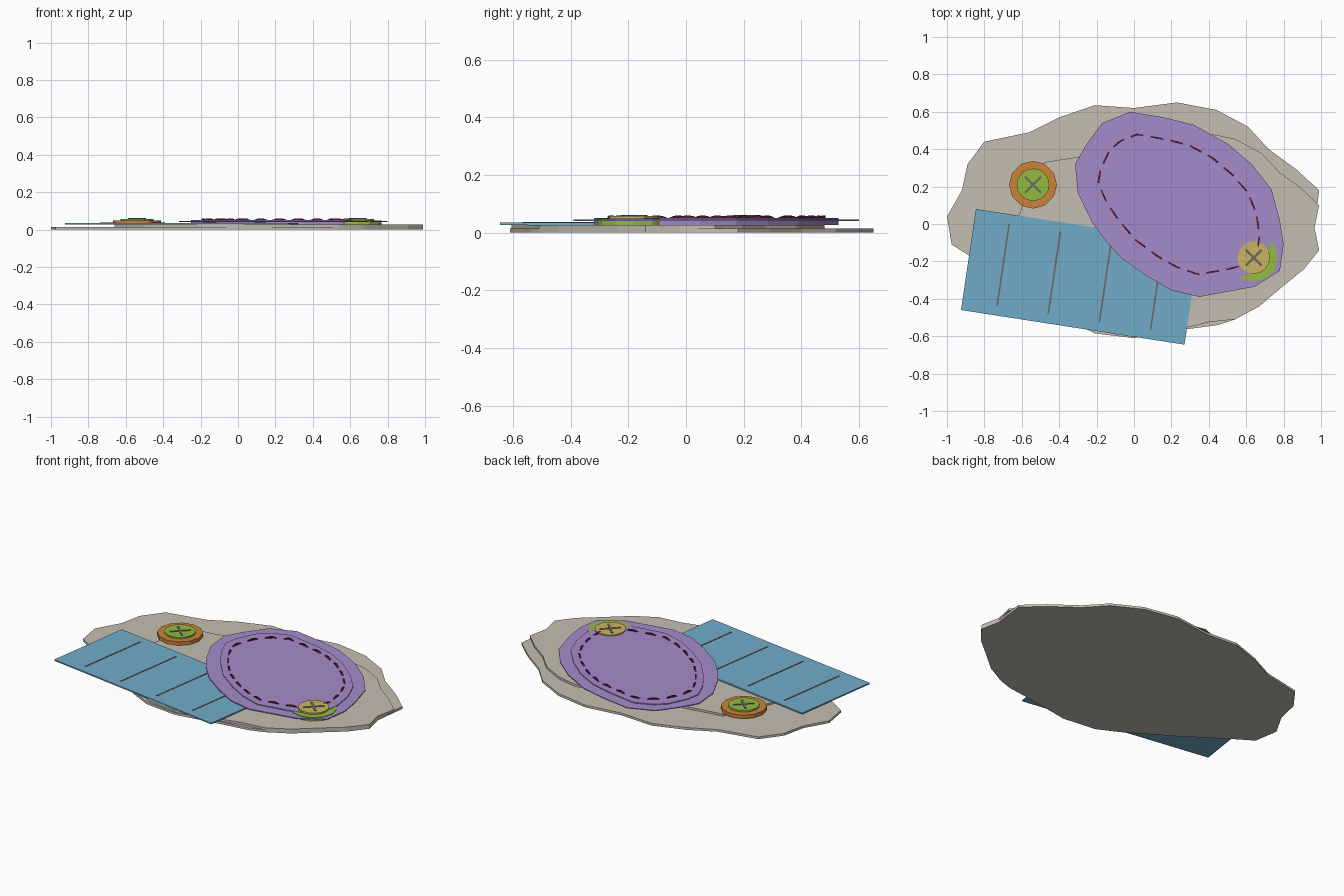
import bpy
import bmesh
import math
from mathutils import Vector, Matrix

cube = bpy.data.objects.get("Cube")
if cube:
    bpy.data.objects.remove(cube, do_unlink=True)


def material(name, rgb):
    """Flat colour from 8-bit display values, stored as linear."""
    linear = [((c / 255 + 0.055) / 1.055) ** 2.4 for c in rgb] + [1]
    mat = bpy.data.materials.new(name)
    mat.use_nodes = True
    mat.diffuse_color = linear
    mat.node_tree.nodes["Principled BSDF"].inputs["Base Color"].default_value = linear
    return mat


STONE = material("warm grey", (196, 191, 178))
BLUE = material("sky blue", (113, 172, 201))
PURPLE = material("lavender", (165, 139, 203))
ORANGE = material("orange", (204, 130, 56))
GREEN = material("leaf green", (146, 188, 64))
YELLOW = material("mustard", (202, 180, 98))
THREAD = material("grey thread", (112, 104, 100))
MAROON = material("dark maroon", (96, 28, 58))


def finish(bm, name, mat):
    bmesh.ops.recalc_face_normals(bm, faces=bm.faces)
    mesh = bpy.data.meshes.new(name)
    bm.to_mesh(mesh)
    bm.free()
    mesh.materials.append(mat)
    obj = bpy.data.objects.new(name, mesh)
    bpy.context.collection.objects.link(obj)
    return obj


def add_prism(bm, points, low, high):
    """Closed slab with the given outline."""
    face = bm.faces.new([bm.verts.new((x, y, low)) for x, y in points])
    top = bmesh.ops.extrude_face_region(bm, geom=[face])["geom"]
    verts = [v for v in top if isinstance(v, bmesh.types.BMVert)]
    bmesh.ops.translate(bm, verts=verts, vec=(0, 0, high - low))


def slab(name, points, low, high, mat):
    bm = bmesh.new()
    add_prism(bm, points, low, high)
    return finish(bm, name, mat)


def strip(centre, angle, length, width):
    """Corners of a thin rotated rectangle."""
    turn = Matrix.Rotation(angle, 2)
    return [Vector(centre) + turn @ Vector((sx * length / 2, sy * width / 2))
            for sx, sy in ((-1, -1), (1, -1), (1, 1), (-1, 1))]


def ring(centre, radius, sides):
    return [(centre[0] + radius * math.cos(math.tau * i / sides),
             centre[1] + radius * math.sin(math.tau * i / sides))
            for i in range(sides)]


# Two ragged grey sheets at the bottom
base_outline = [
    (-1, .04), (-.92, .18), (-.89, .32), (-.8, .44), (-.56, .49), (-.4, .57),
    (-.21, .635), (0, .62), (.23, .65), (.44, .61), (.61, .52), (.72, .4),
    (.87, .29), (.99, .18), (.965, -.02), (.99, -.14), (.91, -.24), (.8, -.33),
    (.67, -.44), (.54, -.51), (.45, -.54), (.3, -.56), (0, -.61), (-.21, -.585),
    (-.34, -.52), (-.6, -.36), (-.88, -.17), (-.975, -.11)]
slab("lower_sheet", base_outline, 0, .014, STONE)

upper_outline = [
    (-.66, -.08), (-.61, .06), (-.56, .2), (-.48, .33), (-.29, .36), (.05, .42),
    (.42, .48), (.54, .455), (.68, .38), (.78, .275), (.89, .195), (.99, .1),
    (.965, -.02), (.99, -.14), (.91, -.24), (.8, -.33), (.67, -.44),
    (.54, -.51), (.4, -.525), (.3, -.55), (0, -.605), (-.21, -.57), (-.5, -.36)]
slab("upper_sheet", upper_outline, .014, .027, STONE)

# Blue rectangular patch with four stitched lines
corner = Vector((-.845, .08))
down = Vector((-.08, -.54))
along = Vector((1.195, -.185))
slab("blue_patch", [corner, corner + down, corner + down + along, corner + along],
     .027, .035, BLUE)
bm = bmesh.new()
for i in range(4):
    middle = corner + down / 2 + along * (.155 + .229 * i)
    add_prism(bm, strip(middle, math.atan2(down.y, down.x), .445, .009), .034, .037)
finish(bm, "patch_lines", THREAD)

# Purple oval: thin wide brim and thicker inner cushion
brim_outline = [
    (-.02, .6), (.16, .57), (.32, .53), (.5, .43), (.63, .32), (.735, .185),
    (.78, .02), (.8, -.11), (.78, -.25), (.645, -.335), (.35, -.39), (.2, -.355),
    (.07, -.28), (-.07, -.18), (-.16, -.08), (-.225, .01), (-.3, .165),
    (-.315, .32), (-.255, .425), (-.17, .54)]
slab("oval_brim", brim_outline, .041, .046, PURPLE)

oval_outline = [
    (-.015, .53), (.16, .5), (.3, .465), (.44, .39), (.565, .285), (.66, .175),
    (.71, .05), (.73, -.08), (.715, -.2), (.65, -.26), (.535, -.29), (.355, -.32),
    (.225, -.275), (.11, -.21), (-.025, -.11), (-.13, .015), (-.2, .12),
    (-.25, .235), (-.235, .32), (-.18, .435), (-.115, .49)]
slab("oval_cushion", oval_outline, .026, .051, PURPLE)

# Running stitch of small arched dashes inside the cushion edge
centre = Vector((.24, .105))
path = [centre + (Vector(p) - centre) * .88 for p in oval_outline]
path.append(path[0])
lengths = [(b - a).length for a, b in zip(path, path[1:])]


def point_at(distance):
    distance %= sum(lengths)
    for a, b, size in zip(path, path[1:], lengths):
        if distance <= size:
            return a.lerp(b, distance / size)
        distance -= size
    return path[-1]


count = 23
step = sum(lengths) / count
bm = bmesh.new()
for i in range(count):
    rows = []
    for k in range(5):
        t = k / 2 - 1
        p = point_at((i + .32 * t) * step)
        out = (p - centre).normalized() * .005
        z = .052 + .008 * (1 - t * t)
        rows.append([bm.verts.new((*(p + out * s), h))
                     for s, h in ((-1, .05), (-1, z), (1, z), (1, .05))])
    for a, b in zip(rows, rows[1:]):
        for j in range(4):
            bm.faces.new((a[j], a[(j + 1) % 4], b[(j + 1) % 4], b[j]))
    bm.faces.new(rows[0])
    bm.faces.new(rows[-1])
finish(bm, "running_stitch", MAROON)


# Buttons: rim, raised centre and crossed threads
def button(name, middle, rim_mat, centre_mat):
    slab(name + "_rim", ring(middle, .128, 12), .027, .049, rim_mat)
    slab(name + "_centre", ring(middle, .087, 16), .045, .058, centre_mat)
    bm = bmesh.new()
    for angle in (math.pi / 4, -math.pi / 4):
        add_prism(bm, strip(middle, angle, .12, .013), .057, .061)
    finish(bm, name + "_cross_threads", THREAD)


button("right_button", (-.54, .21), ORANGE, GREEN)
button("left_button", (.64, -.18), GREEN, YELLOW)
